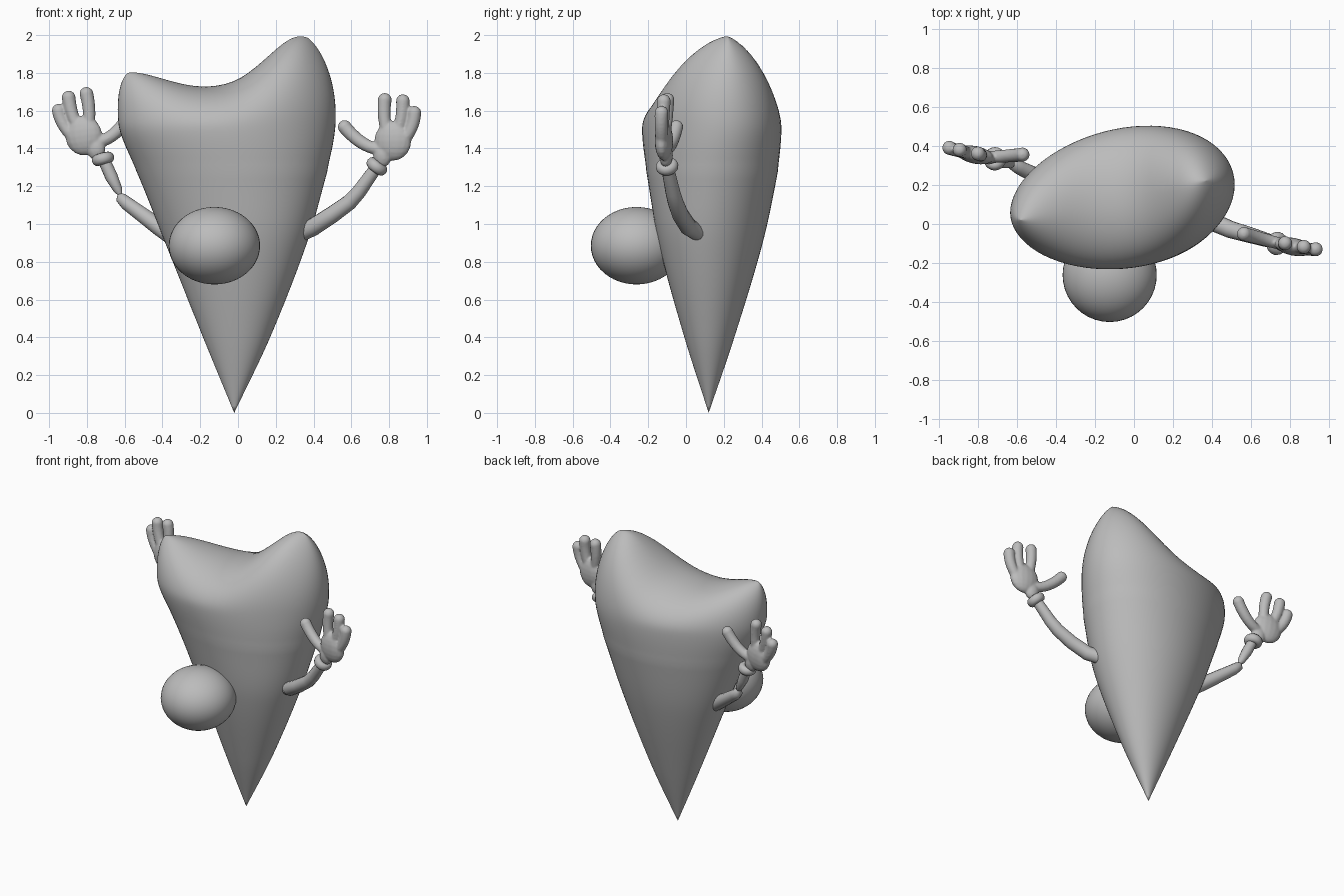
import bpy, bmesh, math
from mathutils import Vector, Matrix

cube = bpy.data.objects.get("Cube")
if cube:
    bpy.data.objects.remove(cube, do_unlink=True)

GREY = (0.5, 0.5, 0.5, 1)
mat = bpy.data.materials.new("plain_grey")
mat.use_nodes = True
mat.diffuse_color = GREY
mat.node_tree.nodes["Principled BSDF"].inputs["Base Color"].default_value = GREY


def finish(name, bm):
    """Turn a bmesh into a smooth shaded object."""
    bmesh.ops.recalc_face_normals(bm, faces=bm.faces)
    mesh = bpy.data.meshes.new(name)
    bm.to_mesh(mesh)
    bm.free()
    mesh.materials.append(mat)
    mesh.shade_smooth()
    obj = bpy.data.objects.new(name, mesh)
    bpy.context.collection.objects.link(obj)
    return obj


def spline(keys, t):
    """Smooth interpolation of rows whose first entry is the parameter."""
    t = min(max(t, keys[0][0]), keys[-1][0])
    i = max(k for k in range(len(keys) - 1) if keys[k][0] <= t)
    a, b = keys[i], keys[i + 1]
    p, n = keys[max(i - 1, 0)], keys[min(i + 2, len(keys) - 1)]
    d = b[0] - a[0]
    u = (t - a[0]) / d
    out = []
    for k in range(1, len(a)):
        m0 = (b[k] - p[k]) / (b[0] - p[0]) * d
        m1 = (n[k] - a[k]) / (n[0] - a[0]) * d
        out.append((2*u**3 - 3*u**2 + 1) * a[k] + (u**3 - 2*u**2 + u) * m0
                   + (3*u**2 - 2*u**3) * b[k] + (u**3 - u**2) * m1)
    return out


# Body: egg shaped rings growing from the tip, closed by a saddle ridge
# Rows are height, left edge, right edge, half depth, middle, skew
SIDES, RIM = 72, 1.5
WIDTHS = [(0, -.02, -.02, 0, .12, 0), (.4, -.185, .17, .132, .125, -.02),
          (.9, -.385, .365, .275, .132, -.02), (1.25, -.525, .465, .342, .135, .05),
          (1.4, -.595, .503, .362, .133, .09), (RIM, -.635, .52, .367, .132, .12),
          (1.6, -.64, .525, .367, .132, .14)]
RIDGE = [(-.64, 1.78), (-.56, 1.805), (-.45, 1.785), (-.3, 1.742), (-.17, 1.725), (0, 1.76),
         (.15, 1.88), (.25, 1.97), (.33, 2.0), (.42, 1.96), (.52, 1.9)]


def ring(left, right, depth, middle, skew, squeeze, height):
    cx, rx = (left + right) / 2, (right - left) / 2
    pts = []
    for i in range(SIDES):
        a = math.tau * i / SIDES
        x = cx + rx * math.cos(a)
        y = middle + skew * (x + .06) + squeeze * depth * math.sin(a) * (1 + .06 * math.cos(a))
        pts.append((x, y, height(x)))
    return pts


rings = []
for i in range(1, 41):
    z = RIM * i / 40
    rings.append(ring(*spline(WIDTHS, z), 1, lambda x: z))
for i in range(1, 25):
    s = math.pi / 2 * i / 24
    c = math.cos(s)
    rings.append(ring(-.58 - .055 * c - .03 * c * math.sin(s), .36 + .16 * c + .03 * c * math.sin(s),
                      .367, .132, .22 - .1 * c, c,
                      lambda x: RIM + (spline(RIDGE, x)[0] - RIM) * math.sin(s)))
bm = bmesh.new()
loops = [[bm.verts.new(p) for p in pts] for pts in rings]
tip = bm.verts.new((-.02, .12, 0))
for i in range(SIDES):
    j = (i + 1) % SIDES
    bm.faces.new((tip, loops[0][j], loops[0][i]))
    for lo, hi in zip(loops, loops[1:]):
        bm.faces.new((lo[i], lo[j], hi[j], hi[i]))
bmesh.ops.remove_doubles(bm, verts=bm.verts, dist=.0005)
# Relax the upper half so rim and ridge blend softly
upper = [v for v in bm.verts if v.co.z > 1.3]
for _ in range(8):
    bmesh.ops.smooth_vert(bm, verts=upper, factor=.5, use_axis_x=True, use_axis_y=True, use_axis_z=True)
finish("body", bm)

# Nose
bm = bmesh.new()
bmesh.ops.create_uvsphere(bm, u_segments=40, v_segments=24, radius=1, matrix=
                          Matrix.Translation((-.125, -.262, .885)) @ Matrix.Diagonal((.242, .242, .205, 1)))
finish("nose", bm)


def blob(bm, centre, size, turn=Matrix()):
    bmesh.ops.create_uvsphere(bm, u_segments=16, v_segments=10, radius=1, matrix=
                              Matrix.Translation(centre) @ turn @ Matrix.Diagonal((*size, 1)))


def arm(name, points):
    """Tube through (x, y, z, radius) points."""
    curve = bpy.data.curves.new(name, "CURVE")
    curve.dimensions = "3D"
    curve.bevel_depth, curve.bevel_resolution = 1, 5
    curve.use_fill_caps = True
    sp = curve.splines.new("POLY")
    sp.points.add(len(points) - 1)
    for p, (x, y, z, r) in zip(sp.points, points):
        p.co, p.radius = (x, y, z, 1), r
    sp.use_smooth = True
    curve.materials.append(mat)
    obj = bpy.data.objects.new(name, curve)
    bpy.context.collection.objects.link(obj)
    bpy.ops.object.select_all(action="DESELECT")
    obj.select_set(True)
    bpy.context.view_layer.objects.active = obj
    bpy.ops.object.convert(target="MESH")


def cuff(name, centre, axis):
    bm = bmesh.new()
    turn = Vector((0, 0, 1)).rotation_difference(Vector(axis)).to_matrix().to_4x4()
    rows = []
    for i in range(24):
        a = math.tau * i / 24
        rows.append([bm.verts.new(((.034 + .026 * math.cos(b)) * math.cos(a),
                                   (.034 + .026 * math.cos(b)) * math.sin(a), .03 * math.sin(b)))
                     for b in (math.tau * k / 12 for k in range(12))])
    for i in range(24):
        for k in range(12):
            m, n = (i + 1) % 24, (k + 1) % 12
            bm.faces.new((rows[i][k], rows[m][k], rows[m][n], rows[i][n]))
    bm.transform(Matrix.Translation(centre) @ turn)
    finish(name, bm)


# Finger paths from base to tip, as (outward, up) from the wrist
FINGERS = [((.055, .17), (.04, .26), (.042, .352)),
           ((.105, .17), (.13, .25), (.138, .345)),
           ((.13, .12), (.18, .20), (.199, .283))]
THUMB = ((.03, .09), (-.07, .12), (-.17, .208))


def hand(name, wrist, side, lean, thumb_push):
    """Three fingers, a thumb and a palm fused into one skin."""
    spin = Matrix.Rotation(-lean, 2)

    def place(p, push=0):
        u, v = spin @ Vector(p)
        return Vector(wrist) + Vector((side * u, -side * .2 * u + push, v))

    bm = bmesh.new()
    turn = Matrix.Rotation(-.2, 4, "Z") @ Matrix.Rotation(side * lean, 4, "Y")
    blob(bm, place((.085, .135)), (.1, .046, .105), turn)
    blob(bm, place((.03, .06)), (.05, .036, .065), turn)
    for path in FINGERS + [THUMB]:
        push = thumb_push if path is THUMB else .01
        for i in range(17):
            t = i / 16
            a, b, c = map(Vector, path)
            p = a * (1 - t)**2 + (2 * b - (a + c) / 2) * 2 * t * (1 - t) + c * t**2
            blob(bm, place(p, push * t), [.031 + .006 * t] * 3)
    obj = finish(name, bm)
    skin = obj.modifiers.new("fuse", "REMESH")
    skin.mode, skin.voxel_size, skin.use_smooth_shade = "VOXEL", .007, True
    soft = obj.modifiers.new("soften", "SMOOTH")
    soft.factor, soft.iterations = .5, 3


# Left arm, bent in a soft curve
arm("left_arm", [(.31, .09, .94, .045), (.40, .012, .985, .047), (.50, -.03, 1.05, .045),
                 (.59, -.055, 1.115, .042), (.64, -.07, 1.17, .039), (.74, -.10, 1.31, .033)])
cuff("left_cuff", (.735, -.10, 1.305), (.6, -.15, .8))
hand("left_hand", (.735, -.10, 1.305), 1, 0, .015)

# Right arm, pinched at the elbow
arm("right_upper_arm", [(-.27, .15, .87, .042), (-.42, .21, .985, .045),
                        (-.59, .29, 1.11, .036), (-.62, .305, 1.14, .03), (-.63, .31, 1.16, .008)])
arm("right_forearm", [(-.62, .305, 1.15, .008), (-.635, .31, 1.18, .024),
                      (-.67, .32, 1.25, .034), (-.715, .335, 1.35, .032)])
cuff("right_cuff", (-.715, .335, 1.345), (-.25, .05, .95))
hand("right_hand", (-.715, .335, 1.345), -1, .13, .05)
